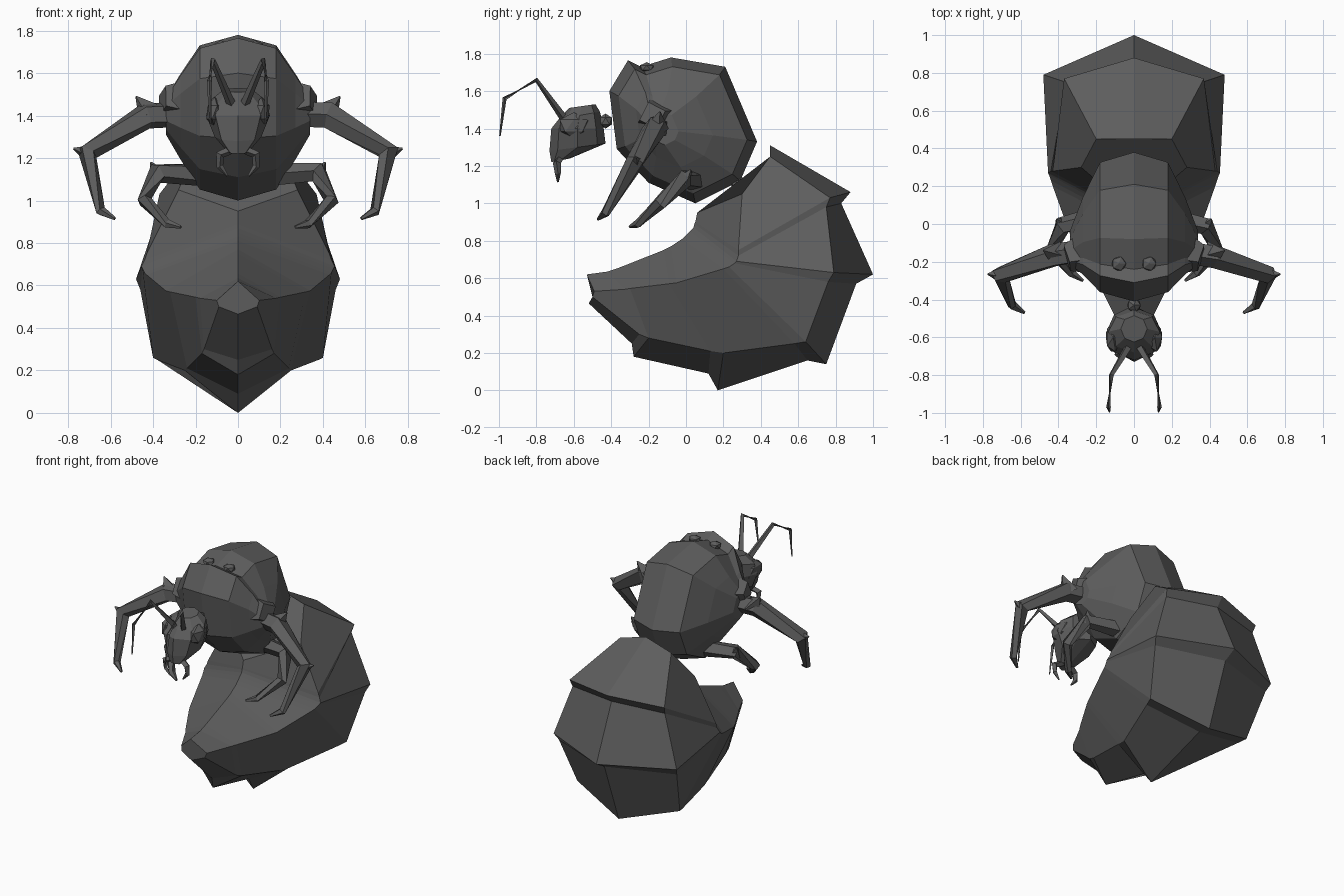
import bpy, bmesh, math
from mathutils import Vector

shell = bpy.data.materials.new("dark_shell")
shell.diffuse_color = (.11, .11, .11, 1)


def loft(name, rings):
    """Skin a list of equal-length closed rings and cap both ends."""
    bm = bmesh.new()
    vs = [[bm.verts.new(p) for p in r] for r in rings]
    n = len(vs[0])
    for a, b in zip(vs, vs[1:]):
        for i in range(n):
            j = (i + 1) % n
            bm.faces.new((a[i], a[j], b[j], b[i]))
    bm.faces.new(vs[0])
    bm.faces.new(vs[-1])
    bmesh.ops.recalc_face_normals(bm, faces=bm.faces)
    me = bpy.data.meshes.new(name)
    bm.to_mesh(me)
    bm.free()
    me.materials.append(shell)
    ob = bpy.data.objects.new(name, me)
    bpy.context.collection.objects.link(ob)
    return ob


def limb(name, path, sides=5):
    """Tapered tube along (x, y, z, radius) points, built on both sides."""
    for s, tag in ((1, "left"), (-1, "right")):
        pts = [Vector((p[0] * s, p[1], p[2])) for p in path]
        rings = []
        for i, p in enumerate(pts):
            d = Vector()
            if i:
                d += (p - pts[i - 1]).normalized()
            if i < len(pts) - 1:
                d += (pts[i + 1] - p).normalized()
            d.normalize()
            u = d.cross(Vector((0, 1, 0.3))).normalized()
            v = d.cross(u) * s
            rings.append([p + path[i][3] * (u * math.cos(t) + v * math.sin(t))
                          for t in (2 * math.pi * k / sides for k in range(sides))])
        loft(f"{name}_{tag}", rings)


def ball(name, loc, r, scale=(1, 1, 1)):
    bpy.ops.mesh.primitive_ico_sphere_add(subdivisions=1, radius=r, location=loc)
    ob = bpy.context.object
    ob.name = name
    ob.scale = scale
    ob.data.materials.append(shell)


# Abdomen: curled plates, each row = outer ridge (y,z), outer corner, inner corner, inner ridge
plates = [
    ((.45, 1.31), (.20, .45, 1.25), (.28, .30, 1.05), (.06, .95)),
    ((.88, 1.06), (.37, .77, 1.03), (.43, .28, .75), (.05, .90)),
    ((.83, 1.00), (.36, .75, .98), (.44, .28, .72), (.045, .89)),
    ((1.0, .62), (.48, .79, .63), (.455, .27, .69), (.04, .87)),
    ((.91, .57), (.46, .76, .58), (.45, .26, .68), (.02, .85)),
    ((.75, .14), (.40, .64, .26), (.44, .23, .66), (.0, .83)),
    ((.65, .16), (.38, .58, .25), (.43, .20, .65), (-.02, .81)),
    ((.17, .0), (.25, .20, .20), (.34, -.05, .575), (-.08, .77)),
    ((.12, .09), (.24, .13, .21), (.32, -.09, .57), (-.12, .75)),
    ((-.28, .18), (.17, -.20, .28), (.20, -.30, .545), (-.36, .655)),
    ((-.29, .25), (.16, -.25, .30), (.18, -.33, .54), (-.42, .635)),
    ((-.52, .465), (.09, -.50, .50), (.10, -.49, .53), (-.53, .62)),
]
loft("abdomen", [[(0, *o), c, d, (0, *i), (-d[0], d[1], d[2]), (-c[0], c[1], c[2])]
                 for o, c, d, i in plates])

# Thorax: side profile lofted across x, shrinking towards the flanks
profile = [(-.31, 1.765), (-.24, 1.73), (-.08, 1.78), (.21, 1.73), (.38, 1.33), (.29, 1.12),
           (.05, 1.0), (-.20, 1.11), (-.37, 1.29), (-.41, 1.60)]
cy, cz = -.03, 1.40
loft("thorax", [[(x, cy + (y - cy) * s - sh, cz + (z - cz) * s) for y, z in profile]
                for x, s, sh in ((-.34, .22, .1), (-.27, .52, .04), (-.18, .87, 0), (0, 1, 0),
                                 (.18, .87, 0), (.27, .52, .04), (.34, .22, .1))])
limb("shoulder", [(.18, -.13, 1.45, .15), (.355, -.18, 1.47, .075)], 4)
for s in (-1, 1):
    ball("thorax_bump", (s * .08, -.21, 1.725), .042, (1, 1, .7))

# Joints between body sections
ball("neck", (0, -.43, 1.44), .04)
ball("waist", (0, .29, 1.09), .055)

# Head: octagonal rings stacked along z
loft("head", [[(w * math.sin(a), c + h * math.cos(a), z + t * math.cos(a))
               for a in (math.pi * k / 4 for k in range(8))]
              for z, c, w, h, t in ((1.52, -.555, .07, .07, .01), (1.47, -.57, .135, .11, .02),
                                    (1.40, -.58, .15, .14, .0), (1.30, -.58, .11, .15, .02),
                                    (1.23, -.67, .05, .05, .01))])
for s in (-1, 1):
    ball("eye", (s * .11, -.60, 1.415), .08, (.55, 1.1, .9))

# Antennae and mandibles
limb("antenna", [(.03, -.65, 1.45, .022), (.12, -.80, 1.66, .014),
                 (.135, -.97, 1.56, .012), (.13, -.995, 1.36, .004)], 4)
limb("mandible", [(.03, -.67, 1.24, .02), (.085, -.69, 1.215, .022),
                  (.085, -.685, 1.16, .016), (.05, -.685, 1.115, .005)], 4)

# Front legs with knee spikes
limb("front_leg", [(.18, -.13, 1.41, .06), (.43, -.17, 1.40, .065), (.71, -.27, 1.225, .05),
                   (.645, -.43, .95, .025), (.58, -.47, .915, .008)])
limb("front_knee_spike", [(.41, -.16, 1.40, .07), (.48, -.14, 1.49, .004)], 4)
limb("front_ankle_spike", [(.70, -.27, 1.22, .045), (.775, -.265, 1.245, .004)], 4)

# Middle legs, with a hip block where they join the thorax
limb("middle_leg", [(.10, .06, 1.12, .06), (.38, -.01, 1.13, .05), (.44, -.14, 1.0, .035),
                    (.33, -.26, .89, .022), (.27, -.30, .875, .008)])
limb("middle_knee_spike", [(.38, -.01, 1.12, .045), (.41, .025, 1.18, .004)], 4)
